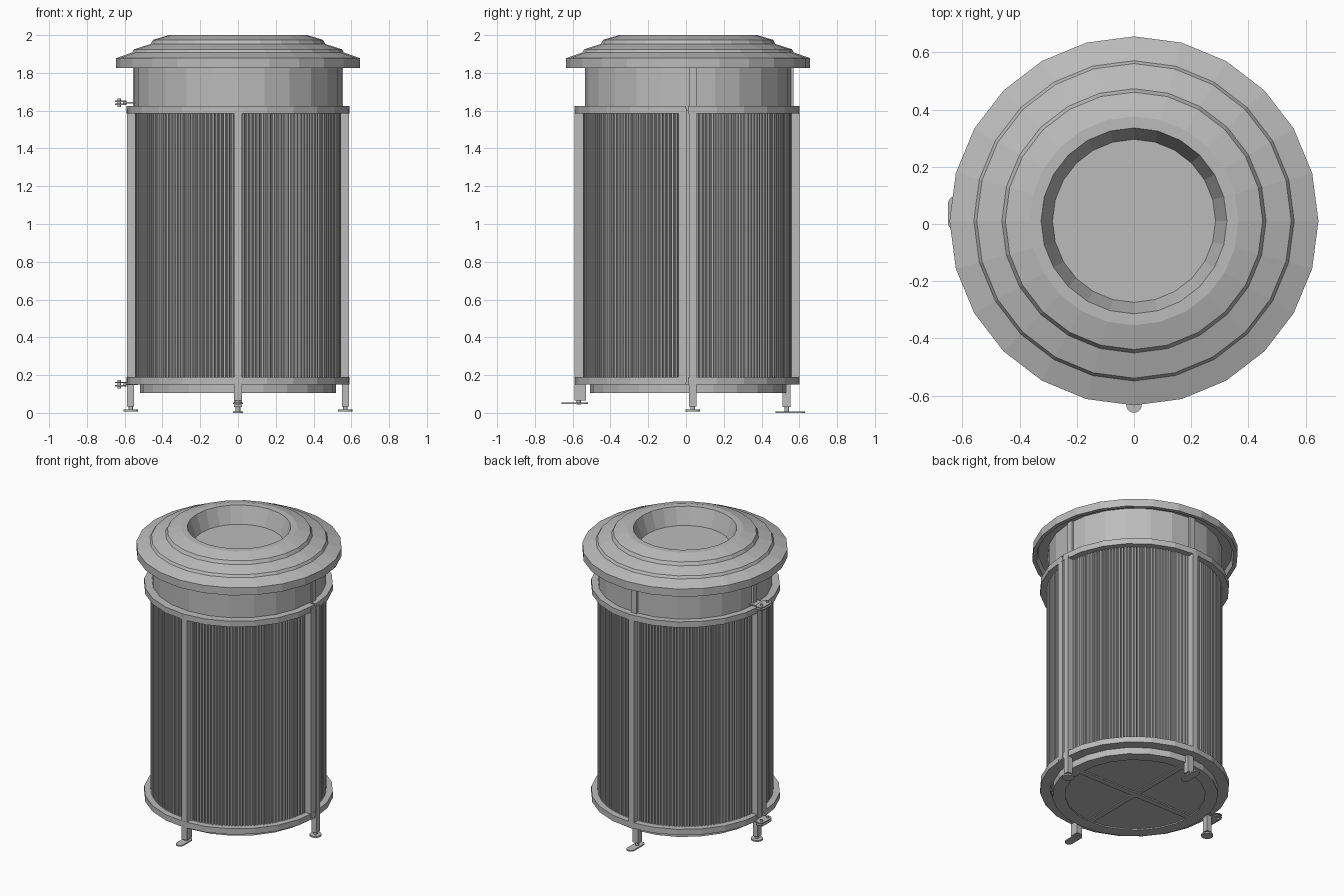
import bpy, bmesh
from math import sin, cos, pi, radians
from mathutils import Matrix, Vector

cube = bpy.data.objects.get("Cube")
if cube:
    bpy.data.objects.remove(cube)

grey = bpy.data.materials.new("grey metal")
grey.use_nodes = True
colour = (0.5, 0.5, 0.5, 1)
grey.diffuse_color = colour
grey.node_tree.nodes["Principled BSDF"].inputs["Base Color"].default_value = colour

CY = 0.011      # centre of the fixed body
DOOR_Y = 0.0    # centre of the front door
SIDES = 24


def finish(bm, name, recalc=True):
    if recalc:
        bmesh.ops.remove_doubles(bm, verts=bm.verts, dist=1e-5)
        bmesh.ops.recalc_face_normals(bm, faces=bm.faces)
    mesh = bpy.data.meshes.new(name)
    bm.to_mesh(mesh)
    bm.free()
    mesh.materials.append(grey)
    obj = bpy.data.objects.new(name, mesh)
    bpy.context.collection.objects.link(obj)
    return obj


def lathe(name, profile, start=0, end=360, steps=SIDES, cy=CY):
    """Turn a closed (radius, height) profile through an arc."""
    bm = bmesh.new()
    full = end - start == 360
    rows = []
    for i in range(steps if full else steps + 1):
        a = radians(start + (end - start) * i / steps)
        rows.append([bm.verts.new((r * cos(a), cy + r * sin(a), z)) for r, z in profile])
    n = len(profile)
    for i in range(steps):
        p, q = rows[i], rows[(i + 1) % len(rows)]
        for j in range(n):
            k = (j + 1) % n
            if profile[j][0] or profile[k][0]:
                bm.faces.new((p[j], q[j], q[k], p[k]))
    if not full:
        bm.faces.new(rows[0])
        bm.faces.new(rows[-1])
    return finish(bm, name)


def box(name, lo, hi):
    bm = bmesh.new()
    lo, hi = Vector(lo), Vector(hi)
    bmesh.ops.create_cube(bm, size=1, matrix=Matrix.Translation((lo + hi) / 2)
                          @ Matrix.Diagonal((*(hi - lo), 1)))
    return finish(bm, name)


def rod(name, x, y, z0, z1, r, sides=12):
    bm = bmesh.new()
    bmesh.ops.create_cone(bm, cap_ends=True, segments=sides, radius1=r, radius2=r,
                          depth=z1 - z0, matrix=Matrix.Translation((x, y, (z0 + z1) / 2)))
    return finish(bm, name)


def capsule(name, x, y0, y1, r, z0, z1):
    """Flat plate with round ends, lying along y."""
    bm = bmesh.new()
    pts = []
    for centre, turn in ((y1 - r, 0), (y0 + r, pi)):
        for i in range(9):
            a = turn + pi * i / 8
            pts.append(bm.verts.new((x + r * cos(a), centre + r * sin(a), z0)))
    face = bm.faces.new(pts)
    top = bmesh.ops.extrude_face_region(bm, geom=[face])["geom"]
    bmesh.ops.translate(bm, verts=[v for v in top if isinstance(v, bmesh.types.BMVert)],
                        vec=(0, 0, z1 - z0))
    return finish(bm, name)


def ribbed_panel(name, start, end, cy, ribs=40):
    """Corrugated quarter wall."""
    bm = bmesh.new()
    step = (end - start) / ribs
    prev = None
    for i in range(ribs):
        for t, r in ((0.0, 0.536), (0.2, 0.547), (0.65, 0.547), (0.85, 0.536)):
            a = radians(start + step * (i + t))
            x, y = r * cos(a), cy + r * sin(a)
            cur = [bm.verts.new((x, y, z)) for z in (0.17, 1.6)]
            if prev:
                bm.faces.new((prev[0], cur[0], cur[1], prev[1]))
            prev = cur
    return finish(bm, name, recalc=False)


# Lid: stepped top, funnel opening with floor, hollow lip beneath
lathe("lid", [(0, 1.885), (0.285, 1.885), (0.325, 2.0), (0.365, 2.0), (0.45, 1.975),
              (0.462, 1.953), (0.55, 1.925), (0.56, 1.908), (0.645, 1.878), (0.645, 1.825),
              (0.62, 1.825), (0.61, 1.865), (0.5, 1.865), (0, 1.865)])

# Body drum, seen above the panels, and the inner wall behind them
lathe("upper_drum", [(0.547, 1.6), (0.547, 1.87), (0.515, 1.87), (0.515, 1.6)])
lathe("inner_wall", [(0.53, 0.15), (0.53, 1.62), (0.51, 1.62), (0.51, 0.15)])

# Base: plate with rim and cross bars underneath
lathe("base_plate", [(0, 0.113), (0.5, 0.113), (0.5, 0.16), (0, 0.16)])
lathe("base_rim", [(0.44, 0.105), (0.52, 0.105), (0.52, 0.155), (0.44, 0.155)])
box("base_bar_x", (-0.45, CY - 0.02, 0.105), (0.45, CY + 0.02, 0.12))
box("base_bar_y", (-0.02, CY - 0.45, 0.106), (0.02, CY + 0.45, 0.12))

# Hoops: back half fixed, front half on the door
for part, z0, z1 in (("lower", 0.15, 0.19), ("upper", 1.585, 1.625)):
    section = [(0.525, z0), (0.59, z0), (0.59, z1), (0.525, z1)]
    lathe(part + "_hoop_back", section, 0, 180, SIDES // 2, CY)
    lathe(part + "_hoop_door", section, 180, 360, SIDES // 2, DOOR_Y)

# Corrugated walls, one per quarter
for name, start, cy in (("back_left", 0, CY), ("back_right", 90, CY),
                        ("door_right", 180, DOOR_Y), ("door_left", 270, DOOR_Y)):
    ribbed_panel(name + "_ribbed_panel", start + 2, start + 88, cy)

# Side posts, door edge posts and round side feet
for side, s in (("left", 1), ("right", -1)):
    def across(name, r0, r1, y0, y1, z0, z1):
        box(side + name, (min(s * r0, s * r1), y0, z0), (max(s * r0, s * r1), y1, z1))
    across("_post", 0.53, 0.588, 0.016, 0.056, 0.15, 1.6)
    across("_post_top", 0.51, 0.556, 0.016, 0.056, 1.6, 1.866)
    across("_leg", 0.55, 0.588, 0.016, 0.056, 0.035, 0.16)
    across("_door_edge", 0.53, 0.588, -0.041, 0.005, 0.16, 1.61)
    rod(side + "_foot_stem", s * 0.568, 0.036, 0.012, 0.04, 0.012)
    rod(side + "_foot", s * 0.568, 0.036, 0.008, 0.018, 0.038, 16)

# Front post with raised foot tab
box("front_post", (-0.021, -0.589, 0.065), (0.021, -0.53, 1.61))
rod("front_foot_stem", 0, -0.568, 0.045, 0.07, 0.012)
capsule("front_foot", 0, -0.66, -0.52, 0.027, 0.047, 0.055)

# Back post with floor tab
box("back_post", (-0.021, 0.53, 0.155), (0.021, 0.6, 1.61))
box("back_post_top", (-0.021, 0.52, 1.6), (0.021, 0.57, 1.866))
box("back_leg", (-0.021, 0.512, 0.03), (0.021, 0.553, 0.16))
rod("back_foot_stem", 0, 0.533, 0.004, 0.035, 0.012)
capsule("back_foot", 0, 0.475, 0.63, 0.027, 0, 0.008)

# Hinges joining the door to the body on its right side
for part, z in (("lower", 0.152), ("upper", 1.642)):
    for i, dz in enumerate((-0.008, 0.008)):
        capsule(f"{part}_hinge_plate_{i}", -0.62, -0.025, 0.1, 0.031, z + dz - 0.003, z + dz + 0.003)
    box(part + "_hinge_arm", (-0.61, 0.0, z - 0.004), (-0.53, 0.075, z + 0.004))
    for i, y in enumerate((0.005, 0.07)):
        rod(f"{part}_hinge_pin_{i}", -0.628, y, z - 0.022, z + 0.022, 0.009)
